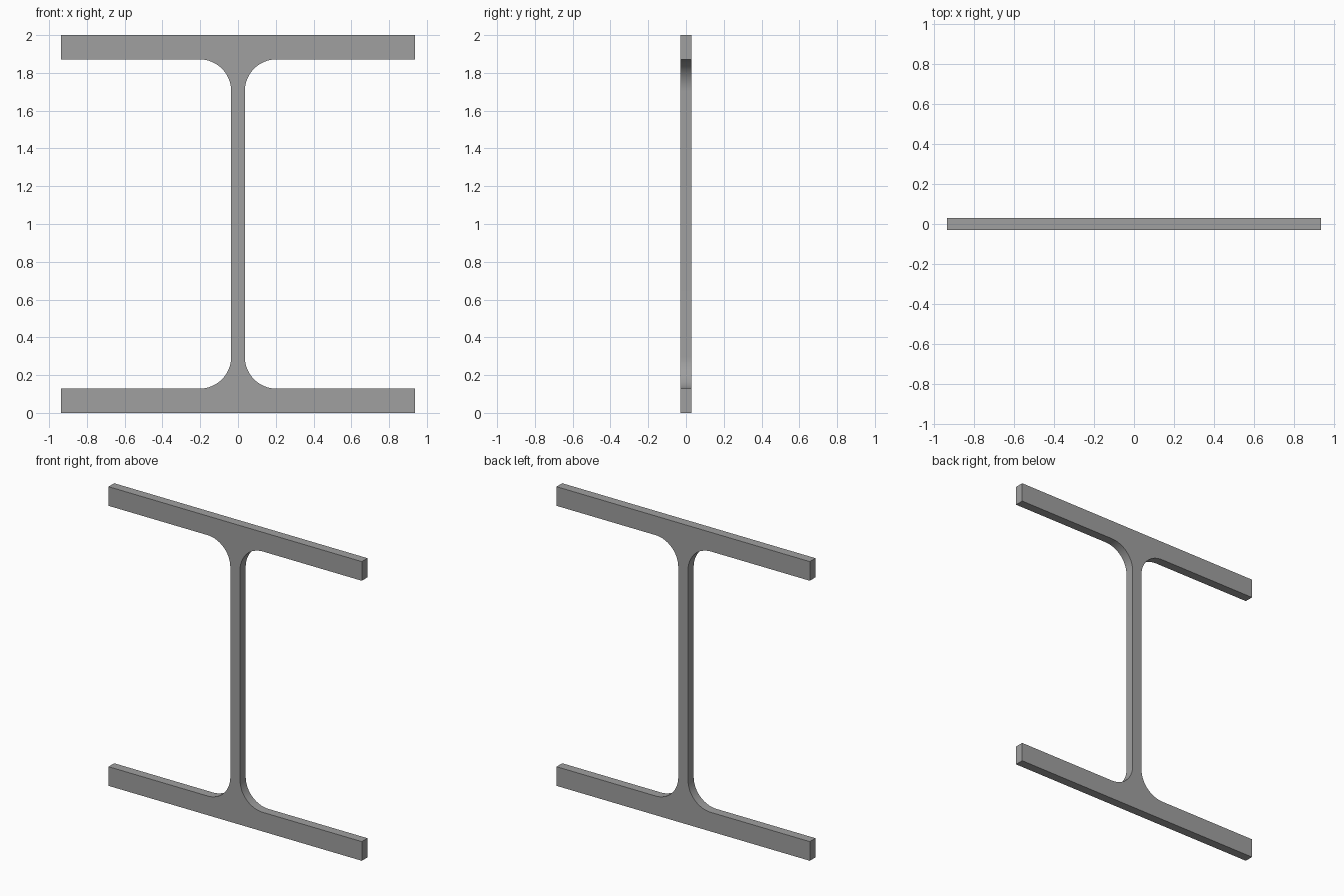
import bpy, bmesh, math

if "Cube" in bpy.data.objects:
    bpy.data.objects.remove(bpy.data.objects["Cube"])

HEIGHT, HALF_W, HALF_DEPTH = 2.0, 0.9365, 0.03
FLANGE, HALF_WEB, RADIUS = 0.128, 0.036, 0.169
STEPS = 16

# Upper right quarter of the section, from the flange tip inward to the web
half_h = HEIGHT / 2
quarter = [(HALF_W, half_h), (HALF_W, half_h - FLANGE)]
cx, cz = HALF_WEB + RADIUS, half_h - FLANGE - RADIUS
for i in range(STEPS + 1):
    a = math.pi / 2 + math.pi / 2 * i / STEPS
    quarter.append((cx + RADIUS * math.cos(a), cz + RADIUS * math.sin(a)))

# Mirror the quarter into the full outline
right = quarter + [(x, -z) for x, z in reversed(quarter)]
outline = right + [(-x, z) for x, z in reversed(right)]

# Extrude the outline into a thin slice of beam
bm = bmesh.new()
face = bm.faces.new([bm.verts.new((x, -HALF_DEPTH, z + half_h)) for x, z in outline])
ext = bmesh.ops.extrude_face_region(bm, geom=[face], use_keep_orig=True)
moved = [v for v in ext["geom"] if isinstance(v, bmesh.types.BMVert)]
bmesh.ops.translate(bm, verts=moved, vec=(0, 2 * HALF_DEPTH, 0))
bmesh.ops.recalc_face_normals(bm, faces=bm.faces)
bmesh.ops.triangulate(bm, faces=[f for f in bm.faces if len(f.verts) > 4])
mesh = bpy.data.meshes.new("steel_beam")
bm.to_mesh(mesh)
bm.free()

# Plain grey steel
steel = bpy.data.materials.new("grey steel")
steel.diffuse_color = (0.35, 0.35, 0.35, 1)
steel.use_nodes = True
steel.node_tree.nodes["Principled BSDF"].inputs["Base Color"].default_value = steel.diffuse_color
mesh.materials.append(steel)

beam = bpy.data.objects.new("steel_beam", mesh)
bpy.context.collection.objects.link(beam)
bpy.context.view_layer.objects.active = beam
beam.select_set(True)
bpy.ops.object.shade_smooth_by_angle(angle=math.radians(30))
